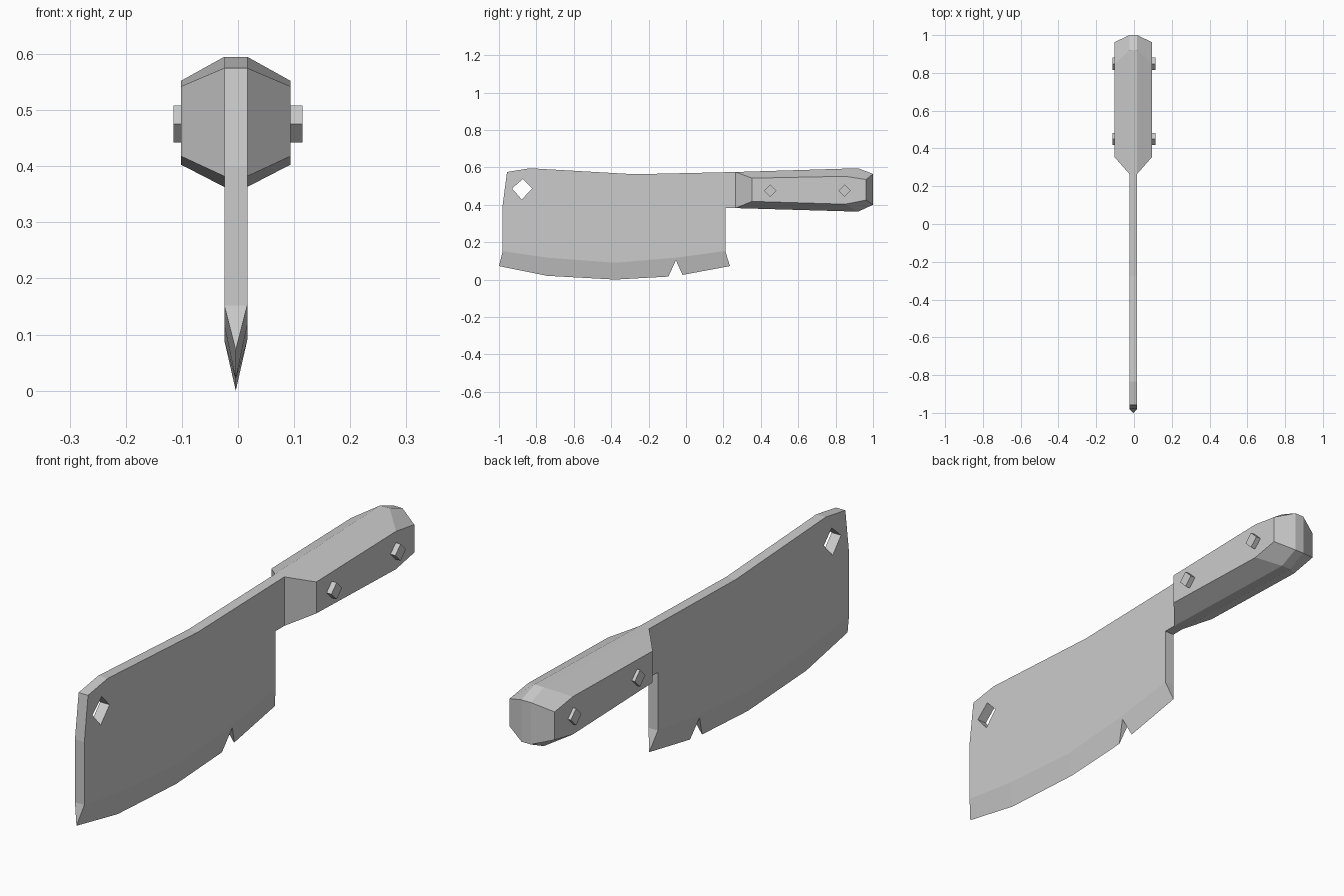
import bpy, bmesh, math

if "Cube" in bpy.data.objects:
    bpy.data.objects.remove(bpy.data.objects["Cube"])

CX = -0.004      # centre plane of blade and handle
T = 0.0205       # half thickness of the steel
W = 0.098        # half width of the handle


def make(name, bm):
    bmesh.ops.recalc_face_normals(bm, faces=bm.faces[:])
    me = bpy.data.meshes.new(name)
    bm.to_mesh(me)
    bm.free()
    ob = bpy.data.objects.new(name, me)
    bpy.context.collection.objects.link(ob)
    return ob


def ring(bm, x, pts):
    return [bm.verts.new((x, y, z)) for y, z in pts]


def bridge(bm, a, b, closed=True):
    n = len(a)
    for i in range(n if closed else n - 1):
        j = (i + 1) % n
        bm.faces.new((a[i], a[j], b[j], b[i]))


def prism(bm, pts, x0, x1):
    a, b = ring(bm, x0, pts), ring(bm, x1, pts)
    bm.faces.new(a)
    bm.faces.new(b)
    bridge(bm, a, b)


# Outlines as (y, z)
tang = [(0.265, 0.575), (0.92, 0.595), (1.0, 0.565),
        (1.0, 0.40), (0.92, 0.363), (0.265, 0.382)]
grip_side = [(0.353, 0.542), (0.85, 0.552), (0.963, 0.535),
             (0.963, 0.425), (0.85, 0.403), (0.353, 0.418)]
spine = [(-0.98, 0.40), (-0.957, 0.575), (-0.835, 0.595), (-0.275, 0.563)]
bevel = [(0.21, 0.153), (-0.05, 0.117), (-0.38, 0.09), (-0.74, 0.117), (-0.98, 0.152)]
edge = [(0.235, 0.072), (-0.055, 0.018), (-0.38, 0.0), (-0.743, 0.02), (-1.0, 0.072)]

# Blade with full-length tang and sharpened edge
bm = bmesh.new()
upper = spine + tang + [(0.21, 0.382)]
left, right = (ring(bm, CX + s * T, upper + bevel) for s in (-1, 1))
tip = ring(bm, CX, edge)
k = len(upper)
bm.faces.new(left)
bm.faces.new(right)
bridge(bm, left[:k + 1], right[:k + 1], closed=False)
bm.faces.new((left[-1], right[-1], right[0], left[0]))
for side in (left, right):
    bridge(bm, side[k:], tip, closed=False)
for i, j in ((k, 0), (-1, -1)):
    bm.faces.new((left[i], right[i], tip[j]))
blade = make("blade", bm)

# Hanging hole and edge notch cut through the blade
bm = bmesh.new()
prism(bm, [(-0.93, 0.487), (-0.872, 0.538), (-0.823, 0.487), (-0.878, 0.428)], -0.2, 0.2)
prism(bm, [(-0.054, 0.103), (0.02, -0.06), (-0.129, -0.06)], -0.2, 0.2)
cutter = make("blade_cutter", bm)
cutter.hide_render = True
mod = blade.modifiers.new("cuts", 'BOOLEAN')
mod.operation = 'DIFFERENCE'
mod.solver = 'EXACT'
mod.object = cutter
bpy.context.view_layer.objects.active = blade
bpy.ops.object.modifier_apply(modifier=mod.name)
bpy.data.objects.remove(cutter)

# Two bevelled handle scales either side of the tang
for name, s in (("handle_scale_left", -1), ("handle_scale_right", 1)):
    bm = bmesh.new()
    inner = ring(bm, CX + s * T, tang)
    outer = ring(bm, CX + s * W, grip_side)
    bridge(bm, inner, outer)
    face = bm.faces.new(outer)
    bmesh.ops.recalc_face_normals(bm, faces=bm.faces[:])
    if face.normal.x * s < 0:
        bmesh.ops.reverse_faces(bm, faces=bm.faces[:])
    me = bpy.data.meshes.new(name)
    bm.to_mesh(me)
    bm.free()
    ob = bpy.data.objects.new(name, me)
    bpy.context.collection.objects.link(ob)

# Diamond rivets through the handle
for name, y in (("front_rivet", 0.45), ("rear_rivet", 0.848)):
    bpy.ops.mesh.primitive_cylinder_add(vertices=4, radius=0.033, depth=0.23,
                                        location=(0, y, 0.475),
                                        rotation=(0, math.pi / 2, 0))
    bpy.context.object.name = name
